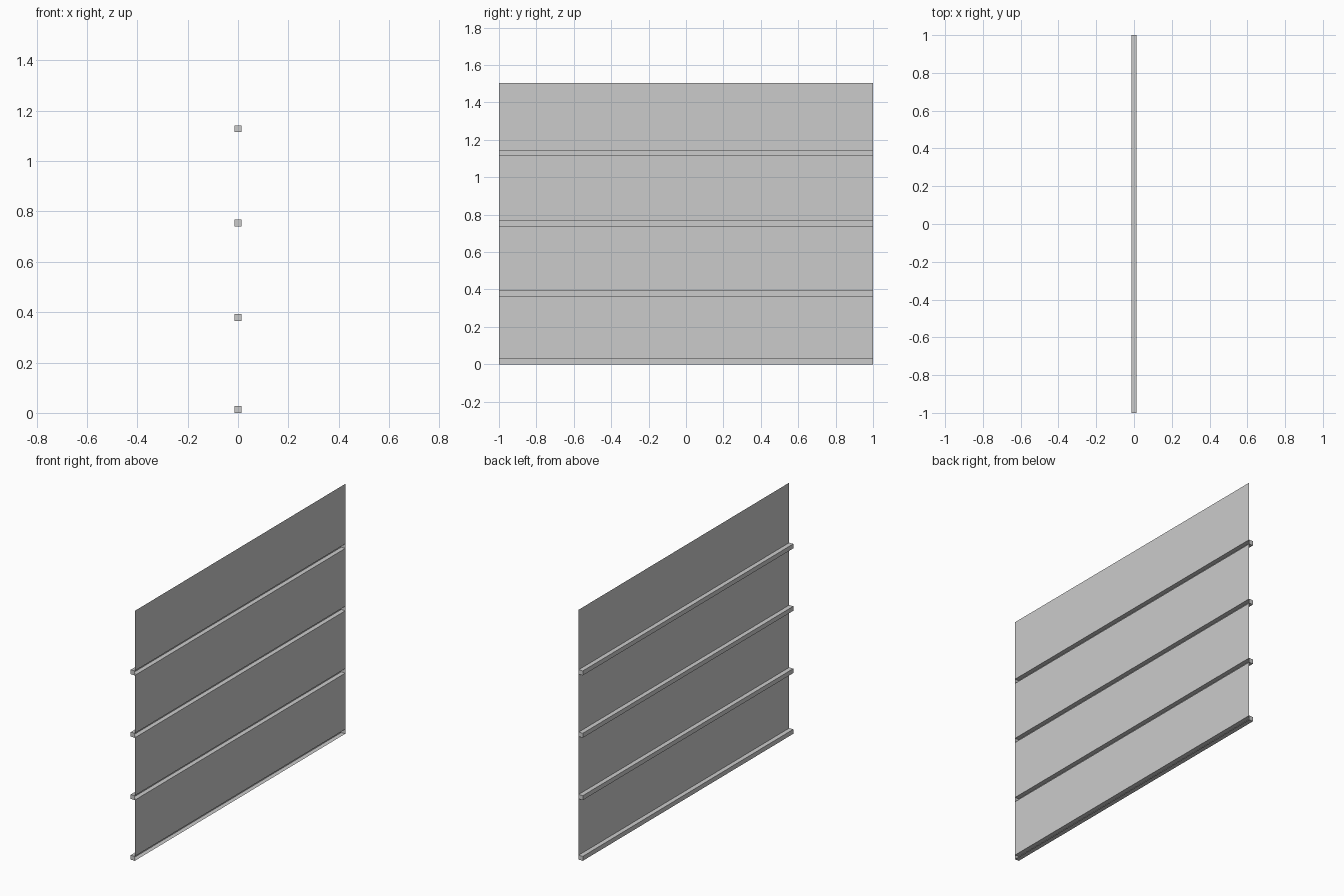
import bpy
import bmesh

cube = bpy.data.objects.get("Cube")
if cube:
    bpy.data.objects.remove(cube, do_unlink=True)

HALF_LENGTH = 1.0
HALF_DEPTH = 0.0135
SLOT = 0.027
TOP = 1.503
SLOT_BOTTOMS = [0.0, 0.365, 0.74, 1.115]

grey = bpy.data.materials.new("plain grey")
grey.use_nodes = True
colour = (0.6, 0.6, 0.6, 1.0)
grey.diffuse_color = colour
grey.node_tree.nodes["Principled BSDF"].inputs["Base Color"].default_value = colour


def extrude_profile(name, profile, capped=False):
    """Sweep an open (x, z) profile along y, optionally closing both ends."""
    bm = bmesh.new()
    near = [bm.verts.new((x, -HALF_LENGTH, z)) for x, z in profile]
    far = [bm.verts.new((x, HALF_LENGTH, z)) for x, z in profile]
    for i in range(len(profile) - 1):
        bm.faces.new((near[i], far[i], far[i + 1], near[i + 1]))
    if capped:
        bm.faces.new(near)
        bm.faces.new(far[::-1])
    mesh = bpy.data.meshes.new(name)
    bm.to_mesh(mesh)
    bm.free()
    mesh.materials.append(grey)
    obj = bpy.data.objects.new(name, mesh)
    bpy.context.collection.objects.link(obj)


# Recessed channels, open on the +x side, with the flat sheet above each one
panel_tops = SLOT_BOTTOMS[1:] + [TOP]
for i, (low, panel_top) in enumerate(zip(SLOT_BOTTOMS, panel_tops), 1):
    high = low + SLOT
    extrude_profile(f"channel_{i}", [(HALF_DEPTH, low), (-HALF_DEPTH, low),
                                     (-HALF_DEPTH, high), (HALF_DEPTH, high)], capped=True)
    extrude_profile(f"wall_panel_{i}", [(HALF_DEPTH, high), (HALF_DEPTH, panel_top)])
